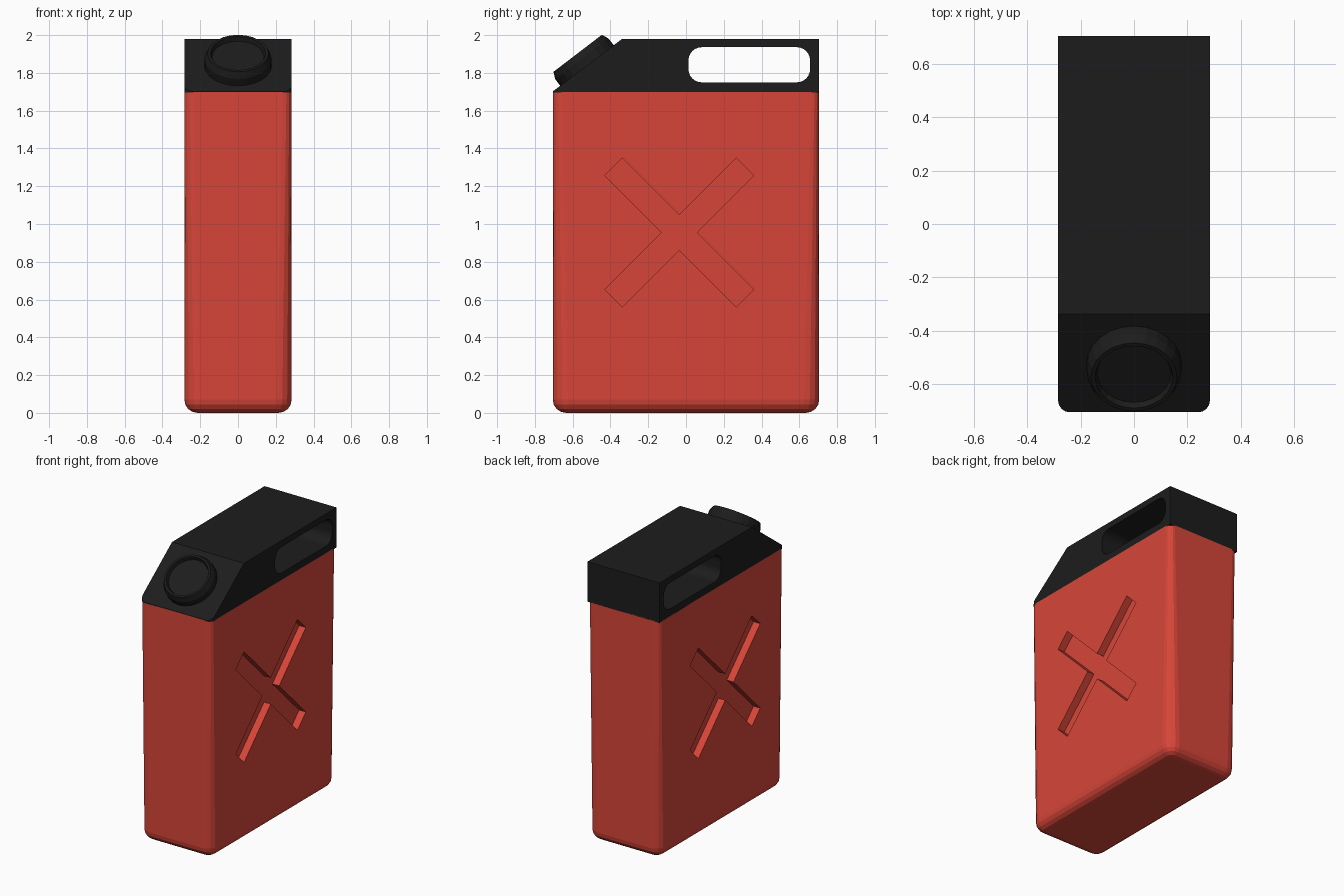
import bpy, bmesh, math
from mathutils import Matrix

if "Cube" in bpy.data.objects:
    bpy.data.objects.remove(bpy.data.objects["Cube"])

HX, HY = 0.284, 0.705


def material(name, rgb):
    m = bpy.data.materials.new(name)
    m.diffuse_color = (*rgb, 1)
    m.use_nodes = True
    m.node_tree.nodes["Principled BSDF"].inputs["Base Color"].default_value = m.diffuse_color
    return m


RED = material("red_plastic", (0.68, 0.06, 0.04))
BLACK = material("black_plastic", (0.012, 0.012, 0.012))


def make(name, bm, mat=None):
    bmesh.ops.recalc_face_normals(bm, faces=bm.faces[:])
    me = bpy.data.meshes.new(name)
    bm.to_mesh(me)
    bm.free()
    ob = bpy.data.objects.new(name, me)
    bpy.context.collection.objects.link(ob)
    if mat:
        me.materials.append(mat)
    return ob


def rounded(hx, hy, r_front, r_back, n=4):
    """Rounded rectangle outline, counter-clockwise."""
    pts = []
    corners = ((1, 1, r_back, 0), (-1, 1, r_back, 90), (-1, -1, r_front, 180), (1, -1, r_front, 270))
    for sx, sy, r, a0 in corners:
        for i in range(n + 1 if r > 0 else 1):
            a = math.radians(a0 + 90 * i / n)
            pts.append((sx * (hx - r) + (r * math.cos(a) if r else 0),
                        sy * (hy - r) + (r * math.sin(a) if r else 0)))
    return pts


def loft(rings, close_caps=True):
    bm = bmesh.new()
    loops = [[bm.verts.new(p) for p in ring] for ring in rings]
    for a, b in zip(loops, loops[1:]):
        for i in range(len(a)):
            j = (i + 1) % len(a)
            bm.faces.new((a[i], a[j], b[j], b[i]))
    if close_caps:
        bm.faces.new(loops[0][::-1])
        bm.faces.new(loops[-1])
    return bm


def side_prism(name, yz, x0, x1, mat=None):
    return make(name, loft([[(x, y, z) for y, z in yz] for x in (x0, x1)]), mat)


def boolean(ob, cutter, op="DIFFERENCE"):
    m = ob.modifiers.new("cut", "BOOLEAN")
    m.operation, m.solver, m.object = op, "EXACT", cutter
    bpy.context.view_layer.objects.active = ob
    bpy.ops.object.modifier_apply(modifier=m.name)
    bpy.data.objects.remove(cutter)


# Body: rounded bottom, corner radius narrowing towards the top
rings = []
for i in range(5):
    a = math.radians(90 * i / 4)
    inset = 0.07 * (1 - math.sin(a))
    rings.append([(x, y, 0.07 * (1 - math.cos(a)))
                  for x, y in rounded(HX - inset, HY - inset, 0.08 - inset, 0.08 - inset)])
rings.append([(x, y, 1.70) for x, y in rounded(HX, HY, 0.045, 0.04)])
body = make("can_body", loft(rings), RED)

# Recessed cross on both sides
w, l = 0.066, 0.492
cross = [(w, w), (w, l), (-w, l), (-w, w), (-l, w), (-l, -w),
         (-w, -w), (-w, -l), (w, -l), (w, -w), (l, -w), (l, w)]
c = math.sqrt(0.5)
cross = [(-0.036 + c * (a - b), 0.955 + c * (a + b)) for a, b in cross]
for s in (-1, 1):
    boolean(body, side_prism("cross_cutter", cross, s * (HX - 0.053), s * (HX + 0.1)))

# Top cap with sloped front, rounded front corners and grip opening
top = side_prism("handle_top", [(-HY, 1.695), (HY, 1.695), (HY, 1.98), (-0.338, 1.98), (-HY, 1.702)],
                 -HX, HX, BLACK)
plan = [[(x, y, z) for x, y in rounded(HX + 0.0005, HY + 0.0005, 0.045, 0)] for z in (1.6, 2.1)]
boolean(top, make("plan_cutter", loft(plan)), "INTERSECT")
grip = [(0.335 + a, 1.843 + b) for a, b in rounded(0.322, 0.093, 0.07, 0.07, 6)]
boolean(top, side_prism("grip_cutter", grip, -0.5, 0.5))

# Screw lid, tapered with a recessed face, set square to the slope
profile = [(0.178, -0.01), (0.177, 0.045), (0.161, 0.08), (0.146, 0.08), (0.138, 0.055)]
n = 24
lid = make("screw_lid", loft([[(r * math.cos(2 * math.pi * i / n), r * math.sin(2 * math.pi * i / n), h)
                               for i in range(n)] for r, h in profile]), BLACK)
lid.data.transform(Matrix.Translation((0, -0.525, 1.84)) @ Matrix.Rotation(math.radians(37.4), 4, "X"))
